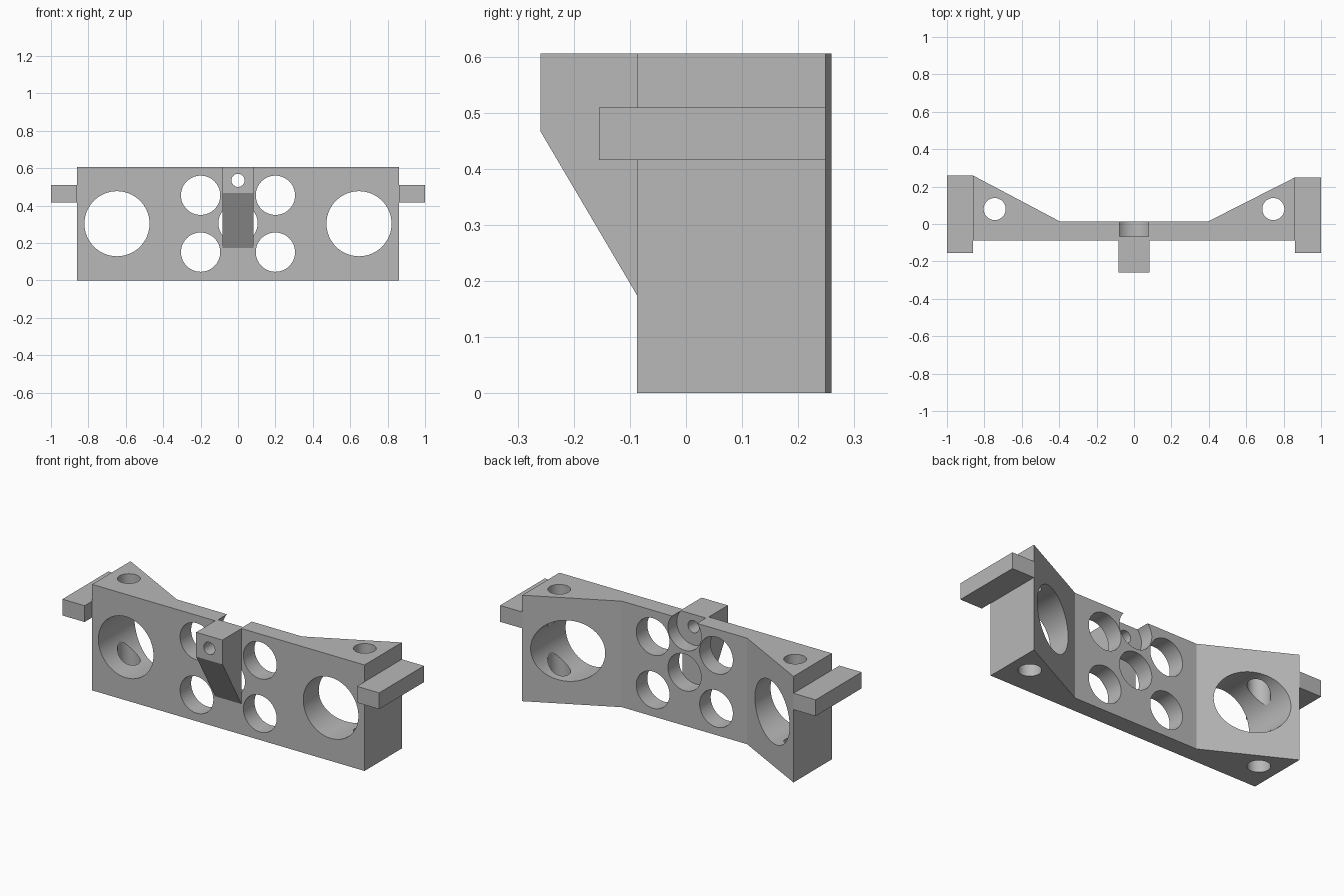
import bpy, bmesh, math
from mathutils import Matrix, Vector

cube = bpy.data.objects.get("Cube")
if cube:
    bpy.data.objects.remove(cube)

HEIGHT = 0.605
FRONT, WEB_BACK = -0.087, 0.013
LEFT_BACK, RIGHT_BACK = 0.249, 0.259

grey = bpy.data.materials.new("plain grey")
grey.use_nodes = True
colour = (0.48, 0.48, 0.48, 1)
grey.diffuse_color = colour
grey.node_tree.nodes["Principled BSDF"].inputs["Base Color"].default_value = colour


def finish(name, bm):
    bmesh.ops.recalc_face_normals(bm, faces=bm.faces)
    mesh = bpy.data.meshes.new(name)
    bm.to_mesh(mesh)
    bm.free()
    mesh.materials.append(grey)
    obj = bpy.data.objects.new(name, mesh)
    bpy.context.collection.objects.link(obj)
    return obj


def extrude(name, points, direction):
    """Extrude a closed outline into a solid."""
    bm = bmesh.new()
    face = bm.faces.new([bm.verts.new(p) for p in points])
    grown = bmesh.ops.extrude_face_region(bm, geom=[face])["geom"]
    verts = [v for v in grown if isinstance(v, bmesh.types.BMVert)]
    bmesh.ops.translate(bm, verts=verts, vec=Vector(direction))
    return finish(name, bm)


def bore(name, centre, radius, length, along_y=True):
    """Cylinder used to cut a round hole."""
    bm = bmesh.new()
    turn = Matrix.Rotation(math.pi / 2 if along_y else 0, 4, "X")
    bmesh.ops.create_cone(bm, cap_ends=True, segments=64, radius1=radius,
                          radius2=radius, depth=length,
                          matrix=Matrix.Translation(centre) @ turn)
    obj = finish(name, bm)
    obj.hide_render = True
    return obj


def select(obj):
    bpy.ops.object.select_all(action="DESELECT")
    obj.select_set(True)
    bpy.context.view_layer.objects.active = obj


def cut(obj, cutters):
    select(obj)
    for cutter in cutters:
        mod = obj.modifiers.new(cutter.name, "BOOLEAN")
        mod.operation = "DIFFERENCE"
        mod.solver = "EXACT"
        mod.object = cutter
        bpy.ops.object.modifier_apply(modifier=mod.name)
    bpy.ops.object.shade_smooth_by_angle(angle=math.radians(25))


# Main body: thin web with a wedge at each end
outline = [(-0.86, FRONT), (0.86, FRONT), (0.86, LEFT_BACK), (0.395, WEB_BACK),
           (-0.395, WEB_BACK), (-0.86, RIGHT_BACK)]
body = extrude("body", [(x, y, 0) for x, y in outline], (0, 0, HEIGHT))

# Front lug with sloping underside
side = [(FRONT, 0.174), (-0.259, 0.466), (-0.259, HEIGHT), (FRONT, HEIGHT)]
lug = extrude("front_lug", [(-0.083, y, z) for y, z in side], (0.166, 0, 0))

# Side arms
for name, x, back in (("right_arm", -1, RIGHT_BACK), ("left_arm", 0.86, LEFT_BACK)):
    rect = [(x, -0.155), (x + 0.14, -0.155), (x + 0.14, back), (x, back)]
    extrude(name, [(px, py, 0.416) for px, py in rect], (0, 0, 0.093))

# Holes through the body
cutters = [bore("centre_bore", (0, 0, 0.305), 0.105, 1),
           bore("counterbore", (0, 0.133, 0.535), 0.105, 0.4)]
for s in (-1, 1):
    cutters.append(bore("large_bore", (s * 0.647, 0, 0.303), 0.174, 1))
    cutters.append(bore("upright_bore", (s * 0.745, 0.08, 0.3), 0.059, 1, False))
    for z in (0.151, 0.455):
        cutters.append(bore("small_bore", (s * 0.2, 0, z), 0.105, 1))
bolt = bore("bolt_bore", (0, 0, 0.535), 0.035, 1)

cut(body, cutters + [bolt])
cut(lug, [bolt])
for cutter in cutters + [bolt]:
    bpy.data.objects.remove(cutter)
